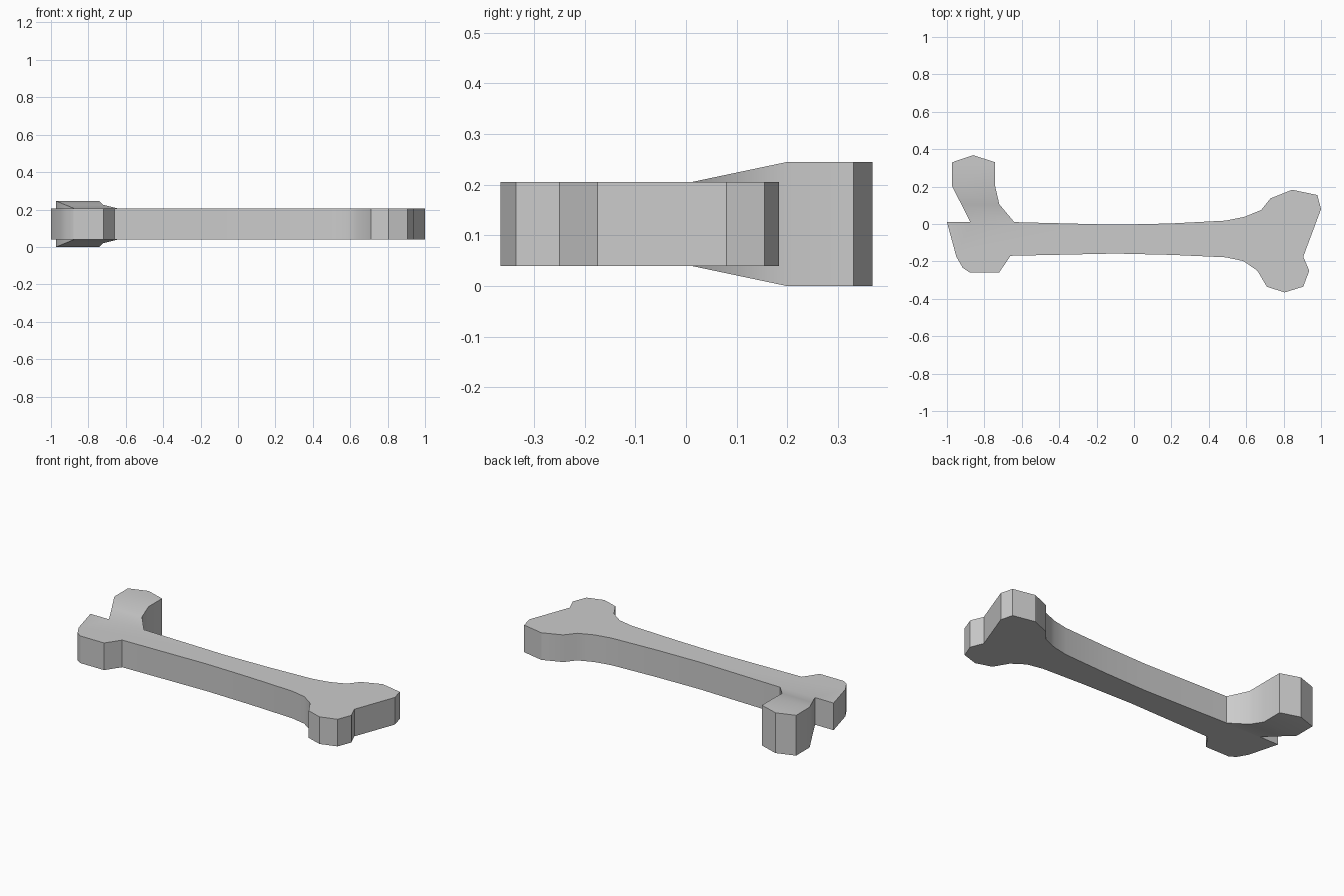
import bpy, bmesh, math

if "Cube" in bpy.data.objects:
    bpy.data.objects.remove(bpy.data.objects["Cube"])

MID = 0.1225          # mid height of the bone
HALF = 0.0825         # half thickness of the flat body
KNOB_HALF = 0.1225    # half thickness of the raised knob

# Flat body outline, from the left end counter-clockwise
body = [(-1.0, 0.01), (-0.95, -0.175), (-0.915, -0.235), (-0.88, -0.258),
        (-0.72, -0.258), (-0.66, -0.17), (-0.1, -0.158), (0.2, -0.165),
        (0.49, -0.178), (0.585, -0.198), (0.66, -0.25), (0.71, -0.335),
        (0.805, -0.366), (0.905, -0.335), (0.937, -0.25), (0.905, -0.175),
        (1.0, 0.08), (0.98, 0.155), (0.845, 0.183), (0.73, 0.137),
        (0.68, 0.075), (0.59, 0.038), (0.49, 0.018), (0.2, 0.003),
        (-0.09, -0.004), (-0.64, 0.01), (-0.875, 0.01)]

# Offset knob: right and left rims, growing thicker away from the body
knob = [(-0.72, 0.105), (-0.742, 0.2), (-0.742, 0.33), (-0.86, 0.368),
        (-0.972, 0.33), (-0.972, 0.2), (-0.923, 0.105)]


def half_thickness(y):
    t = min(max((y - 0.01) / 0.19, 0), 1)
    return HALF + (KNOB_HALF - HALF) * t


bm = bmesh.new()
n = len(body)
top, low = [], []
for i, (x, y) in enumerate(body + knob):
    h = half_thickness(y) if i >= n else HALF
    top.append(bm.verts.new((x, y, MID + h)))
    low.append(bm.verts.new((x, y, MID - h)))

# Upper and lower faces: body, knob slope in two steps, knob end
right, left = n - 2, n - 1
for loop in (list(range(n)), [right, n, n + 6, left],
             [n, n + 1, n + 5, n + 6], list(range(n + 1, n + 6))):
    bm.faces.new([top[i] for i in loop])
    bm.faces.new([low[i] for i in reversed(loop)])

# Side wall running around body and knob together
rim = list(range(n - 1)) + list(range(n, n + 7)) + [left]
for a, b in zip(rim, rim[1:] + rim[:1]):
    bm.faces.new((low[a], low[b], top[b], top[a]))
bmesh.ops.recalc_face_normals(bm, faces=bm.faces)

mesh = bpy.data.meshes.new("bone")
bm.to_mesh(mesh)
bm.free()
bone = bpy.data.objects.new("bone", mesh)
bpy.context.collection.objects.link(bone)
bpy.context.view_layer.objects.active = bone
bone.select_set(True)
bpy.ops.object.shade_smooth_by_angle(angle=math.radians(30))
